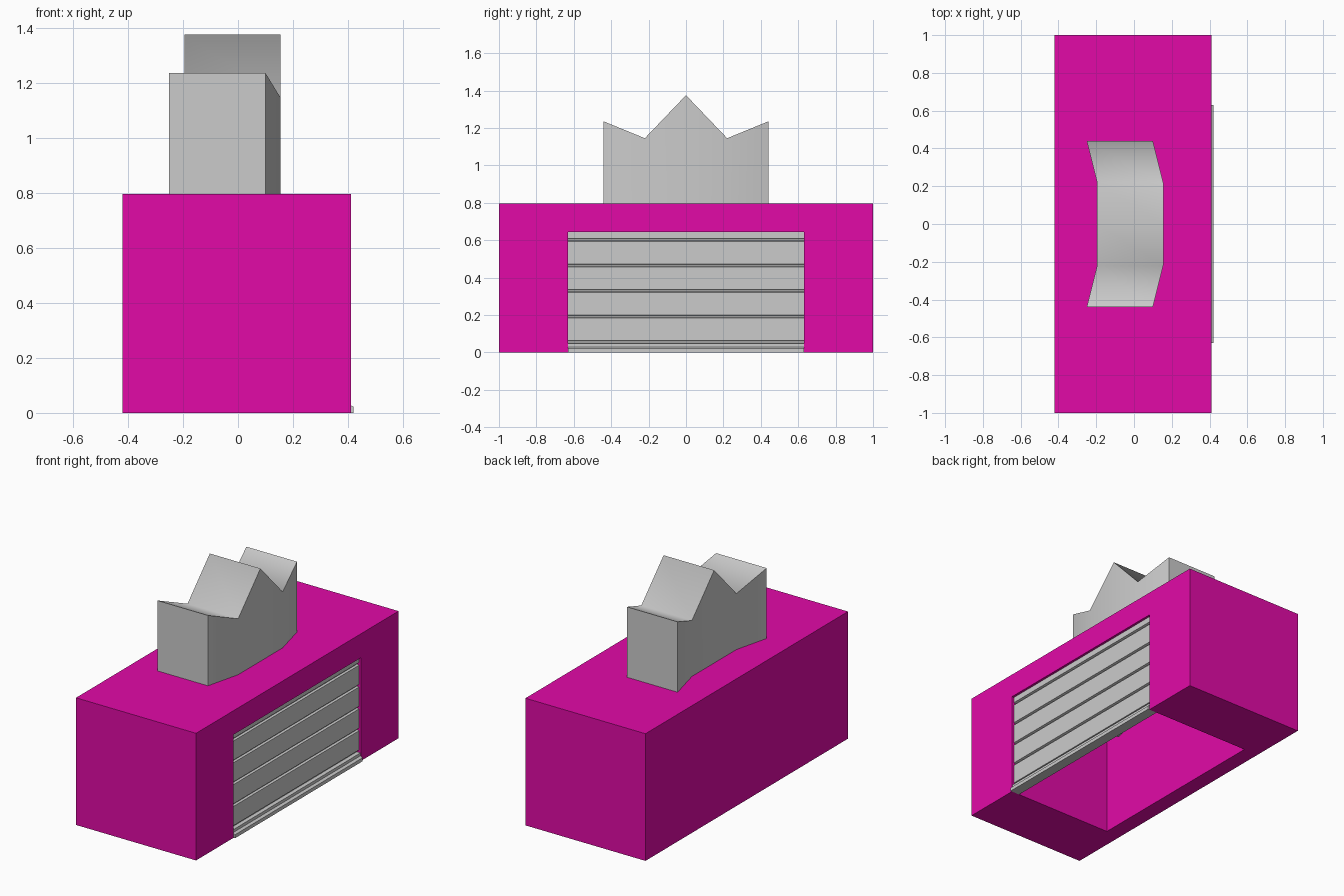
import bpy, bmesh

if "Cube" in bpy.data.objects:
    bpy.data.objects.remove(bpy.data.objects["Cube"])

magenta = bpy.data.materials.new("magenta_paint")
magenta.diffuse_color = (0.76, 0.003, 0.39, 1)
magenta.use_nodes = True
magenta.node_tree.nodes["Principled BSDF"].inputs["Base Color"].default_value = magenta.diffuse_color


def finish(name, bm, mat=None):
    bmesh.ops.recalc_face_normals(bm, faces=bm.faces)
    mesh = bpy.data.meshes.new(name)
    bm.to_mesh(mesh)
    bm.free()
    obj = bpy.data.objects.new(name, mesh)
    bpy.context.collection.objects.link(obj)
    if mat:
        mesh.materials.append(mat)
    return obj


def box(name, lo, hi, mat=None):
    bm = bmesh.new()
    bmesh.ops.create_cube(bm, size=1)
    for v in bm.verts:
        v.co = [(a + b) / 2 + c * (b - a) for a, b, c in zip(lo, hi, v.co)]
    return finish(name, bm, mat)


# garage body, hollowed out through the floor and the right side
body = box("garage_body", (-0.42, -1, 0), (0.41, 1, 0.795), magenta)
cutter = box("garage_cutter", (-0.32, -0.63, -0.2), (0.6, 0.63, 0.645), magenta)
cutter.hide_render = True
cutter.hide_set(True)
cut = body.modifiers.new("hollow", "BOOLEAN")
cut.operation = 'DIFFERENCE'
cut.solver = 'EXACT'
cut.object = cutter

# sectional door: stepped sill, then panels separated by shallow grooves
FACE, GROOVE, BACK = 0.395, 0.382, 0.355
profile = [(BACK, 0), (0.42, 0), (0.42, 0.022), (0.405, 0.03),
           (0.405, 0.048), (GROOVE, 0.05)]
for i in range(4):
    z = 0.06 + i * 0.1365
    profile += [(GROOVE, z), (FACE, z + 0.004),
                (FACE, z + 0.124), (GROOVE, z + 0.128)]
profile += [(GROOVE, 0.606), (FACE, 0.61), (FACE, 0.645), (BACK, 0.645)]
bm = bmesh.new()
face = bm.faces.new([bm.verts.new((x, -0.63, z)) for x, z in profile])
ext = bmesh.ops.extrude_face_region(bm, geom=[face])
for v in ext["geom"]:
    if isinstance(v, bmesh.types.BMVert):
        v.co.y = 0.63
finish("garage_door", bm)

# zigzag roof block: rows of (y, left x, right x, top z)
rows = [(-0.44, -0.25, 0.10, 1.235), (-0.22, -0.195, 0.155, 1.145),
        (0, -0.195, 0.155, 1.375),
        (0.22, -0.195, 0.155, 1.145), (0.44, -0.25, 0.10, 1.235)]
BASE = 0.53
bm = bmesh.new()
rings = [[bm.verts.new(p) for p in ((l, y, BASE), (r, y, BASE), (r, y, t), (l, y, t))]
         for y, l, r, t in rows]
for a, b in zip(rings, rings[1:]):
    for i in range(4):
        j = (i + 1) % 4
        bm.faces.new((a[i], a[j], b[j], b[i]))
bm.faces.new(rings[0])
bm.faces.new(rings[-1])
# smooth along each strip, sharp along its borders
for f in bm.faces:
    f.smooth = True
for ring in rings:
    for i in range(4):
        e = bm.edges.get((ring[i], ring[(i + 1) % 4]))
        e.smooth = ring not in (rings[0], rings[-1])
for a, b in zip(rings, rings[1:]):
    for i in range(4):
        bm.edges.get((a[i], b[i])).smooth = False
finish("zigzag_roof_block", bm)
